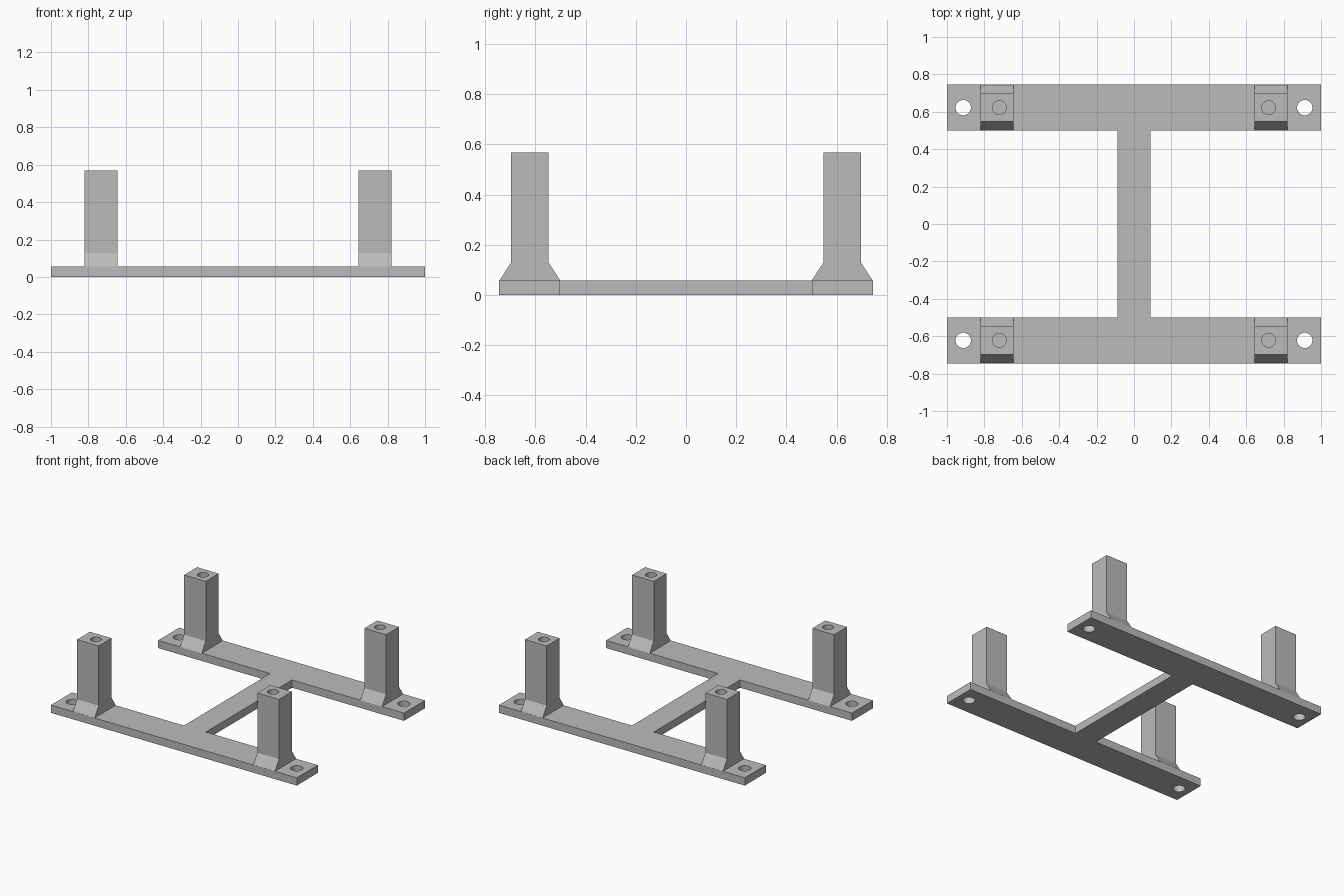
import bpy, bmesh, math

if "Cube" in bpy.data.objects:
    bpy.data.objects.remove(bpy.data.objects["Cube"])

BASE_T, FLARE_Z, TOP_Z = 0.057, 0.129, 0.568
BAR_IN, BAR_OUT, BAR_Y = 0.501, 0.745, 0.622

grey = bpy.data.materials.new("plain grey")
grey.diffuse_color = (0.5, 0.5, 0.5, 1)
grey.use_nodes = True
grey.node_tree.nodes["Principled BSDF"].inputs["Base Color"].default_value = grey.diffuse_color


def prism(name, outline, vec):
    """Extrude a closed 3D outline along vec into a solid."""
    bm = bmesh.new()
    face = bm.faces.new([bm.verts.new(p) for p in outline])
    ext = bmesh.ops.extrude_face_region(bm, geom=[face])
    bmesh.ops.translate(bm, vec=vec,
                        verts=[g for g in ext["geom"] if isinstance(g, bmesh.types.BMVert)])
    bmesh.ops.recalc_face_normals(bm, faces=bm.faces)
    me = bpy.data.meshes.new(name)
    bm.to_mesh(me)
    bm.free()
    ob = bpy.data.objects.new(name, me)
    bpy.context.collection.objects.link(ob)
    me.materials.append(grey)
    return ob


def drill(ob, x, y, r, z0, z1):
    """Cut a vertical round hole and remove the cutter."""
    bpy.ops.mesh.primitive_cylinder_add(vertices=48, radius=r, depth=z1 - z0,
                                        location=(x, y, (z0 + z1) / 2))
    cutter = bpy.context.object
    cutter.hide_render = True
    cutter.data.materials.append(grey)
    mod = ob.modifiers.new("hole", "BOOLEAN")
    mod.operation, mod.object, mod.solver = "DIFFERENCE", cutter, "EXACT"
    bpy.ops.object.select_all(action="DESELECT")
    bpy.context.view_layer.objects.active = ob
    ob.select_set(True)
    bpy.ops.object.modifier_apply(modifier=mod.name)
    bpy.data.objects.remove(cutter)
    bpy.ops.object.shade_smooth_by_angle(angle=math.radians(30))


# H-shaped base plate: two bars joined by a web, with mounting holes at the ends
quarter = [(0.089, BAR_IN), (1.0, BAR_IN), (1.0, BAR_OUT)]
outline = (quarter + [(-x, y) for x, y in reversed(quarter)]
           + [(-x, -y) for x, y in quarter] + [(x, -y) for x, y in reversed(quarter)])
base = prism("base_plate", [(x, y, 0) for x, y in outline], (0, 0, BASE_T))
for sx in (-1, 1):
    for sy in (-1, 1):
        drill(base, sx * 0.913, sy * BAR_Y, 0.041, -0.1, 0.2)

# Four standoff posts with flared feet and a blind screw hole in the top
half = [(0.122, BASE_T), (0.075, FLARE_Z), (0.075, TOP_Z)]
profile = half + [(-y, z) for y, z in reversed(half)]
for sx, side in ((-1, "left"), (1, "right")):
    for sy, end in ((-1, "front"), (1, "back")):
        post = prism(f"{end}_{side}_post",
                     [(sx * 0.645, sy * BAR_Y + y, z) for y, z in profile],
                     (sx * 0.177, 0, 0))
        drill(post, sx * 0.72, sy * BAR_Y, 0.037, 0.25, TOP_Z + 0.1)
